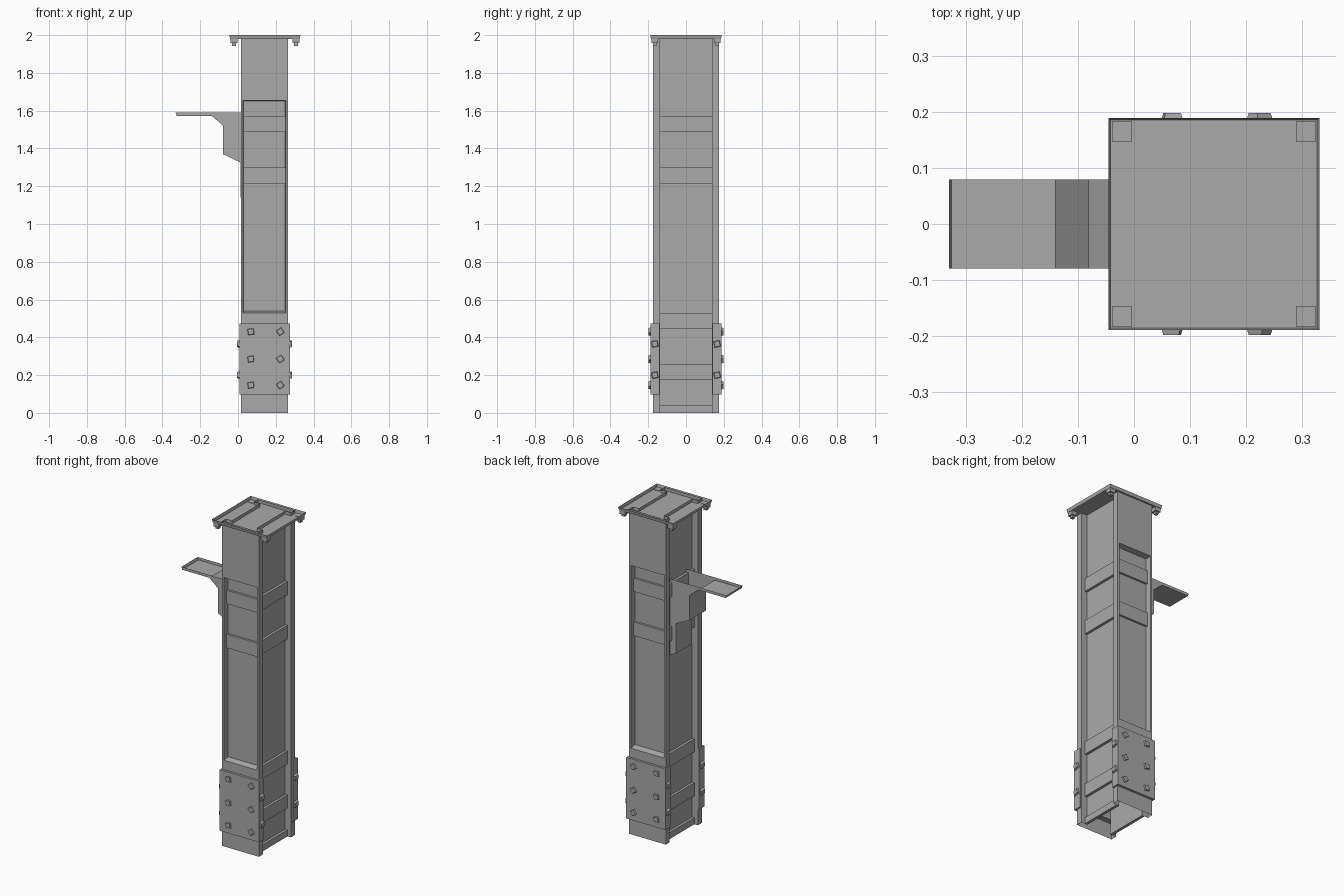
import bpy, bmesh, math
from mathutils import Matrix, Vector

cube = bpy.data.objects.get("Cube")
if cube:
    bpy.data.objects.remove(cube, do_unlink=True)

steel = bpy.data.materials.new("grey steel")
steel.use_nodes = True
GREY = (0.4, 0.4, 0.4, 1)
steel.diffuse_color = GREY
steel.node_tree.nodes["Principled BSDF"].inputs["Base Color"].default_value = GREY

CX = 0.14                 # column axis
HX, HY = 0.125, 0.175     # column half sizes
WEB, LIP = 0.085, 0.137   # web half spacing, inner flange face
TOP = 2.0


def finish(name, bm):
    bmesh.ops.remove_doubles(bm, verts=bm.verts, dist=1e-5)
    bmesh.ops.recalc_face_normals(bm, faces=bm.faces)
    me = bpy.data.meshes.new(name)
    bm.to_mesh(me)
    bm.free()
    me.materials.append(steel)
    ob = bpy.data.objects.new(name, me)
    bpy.context.collection.objects.link(ob)
    return ob


def loft(bm, loops, closed=True):
    """Join successive point loops with quads; return the vertex rings."""
    rings = [[bm.verts.new(p) for p in lp] for lp in loops]
    for a, b in zip(rings, rings[1:]):
        n = len(a)
        for i in range(n if closed else n - 1):
            j = (i + 1) % n
            bm.faces.new((a[i], a[j], b[j], b[i]))
    return rings


def rect(cx, cy, hx, hy, z):
    return [(cx + i * hx, cy + j * hy, z) for i, j in ((-1, -1), (1, -1), (1, 1), (-1, 1))]


def box(name, lo, hi):
    bm = bmesh.new()
    c = [(a + b) / 2 for a, b in zip(lo, hi)]
    h = [(b - a) / 2 for a, b in zip(lo, hi)]
    rings = loft(bm, [rect(c[0], c[1], h[0], h[1], z) for z in (lo[2], hi[2])])
    for r in rings:
        bm.faces.new(r)
    return finish(name, bm)


def bolt(name, pos, normal, size, turn, height):
    """Tapered square bolt head standing on a surface."""
    bm = bmesh.new()
    bmesh.ops.create_cone(bm, cap_ends=True, segments=4, radius1=size * 0.72,
                          radius2=size * 0.58, depth=height,
                          matrix=Matrix.Rotation(math.radians(45 + turn), 4, 'Z'))
    rot = Vector(normal).to_track_quat('Z', 'Y').to_matrix().to_4x4()
    bm.transform(Matrix.Translation(pos) @ rot)
    return finish(name, bm)


# Side channels: two hollow open-ended webs with flange lips
bm = bmesh.new()
for s in (-1, 1):
    path = [(HX, -HY), (HX, -LIP), (WEB, -LIP), (WEB, LIP), (HX, LIP), (HX, HY)]
    loft(bm, [[(CX + s * x, y, z) for x, y in path] for z in (0, TOP)], closed=False)
finish("column_webs", bm)


# Front and back flanges with a long sunken panel
def panel_loop(hx, z0, z1, y):
    return [(CX - hx, y, z0), (CX + hx, y, z0), (CX + hx, y, z1), (CX - hx, y, z1)]


for s, side in ((-1, "front"), (1, "back")):
    bm = bmesh.new()
    rings = loft(bm, [panel_loop(HX, 0, TOP, s * HY),
                      panel_loop(0.113, 0.53, 1.655, s * HY),
                      panel_loop(0.11, 0.54, 1.65, s * 0.14)])
    bm.faces.new(rings[-1])
    finish(side + "_flange", bm)

# Cross straps on the four sides
UPPER = [(1.487, 1.57), (1.215, 1.3)]
LOWER = [(0.445, 0.525), (0.175, 0.255), (0, 0.04)]
for s, fb, lr in ((-1, "front", "right"), (1, "back", "left")):
    for z0, z1 in UPPER:
        y = sorted((s * 0.138, s * 0.153))
        box(fb + "_strap", (CX - 0.111, y[0], z0), (CX + 0.111, y[1], z1))
    for z0, z1 in UPPER + LOWER:
        x = sorted((CX + s * (WEB - 0.002), CX + s * (WEB + 0.016)))
        box(lr + "_strap", (x[0], -LIP, z0), (x[1], LIP, z1))

# Bolted splice plates clasping the foot of each flange
for s, side in ((-1, "front"), (1, "back")):
    y = sorted((s * 0.14, s * 0.189))
    box(side + "_splice_plate", (0.008, y[0], 0.097), (0.275, y[1], 0.473))
    for z in (0.43, 0.285, 0.147):
        for x, turn in ((0.068, 8), (0.224, 35)):
            bolt(side + "_bolt", (x, s * 0.191, z), (0, s, 0), 0.034, turn, 0.014)
    for z in (0.365, 0.2):
        for x, d in ((0.004, -1), (0.279, 1)):
            bolt(side + "_edge_bolt", (x, s * 0.165, z), (d, 0, 0), 0.034, 12, 0.016)

# Open-topped cap tray
PX = 0.1425
bm = bmesh.new()
rings = loft(bm, [rect(PX, 0, 0.188, 0.189, TOP), rect(PX, 0, 0.184, 0.185, 1.98)])
bm.faces.new(rings[-1])
finish("cap_tray", bm)

# Corner blocks and nuts below the cap
for i in (-1, 1):
    for j in (-1, 1):
        x, y = PX + i * 0.164, j * 0.165
        box("cap_corner_block", (x - 0.018, y - 0.018, 1.957), (x + 0.018, y + 0.018, 1.983))
        box("cap_nut", (x - 0.01, y - 0.01, 1.943), (x + 0.01, y + 0.01, 1.958))

# Side bracket: open-topped shell with a shelf and a stepped support
RIM, BW = 1.59, 0.079
WALL = CX - WEB
profile = [(-0.33, RIM), (-0.325, 1.573), (-0.14, 1.573), (-0.08, 1.522), (-0.08, 1.37),
           (0.014, 1.325), (0.014, 1.14), (WALL, 1.12)]
bm = bmesh.new()
rings = loft(bm, [[(x, y, z) for x, z in profile] for y in (-BW, BW)], closed=False)
for ring, y in zip(rings, (-BW, BW)):
    bm.faces.new(ring + [bm.verts.new((WALL, y, RIM))])
finish("side_bracket", bm)
